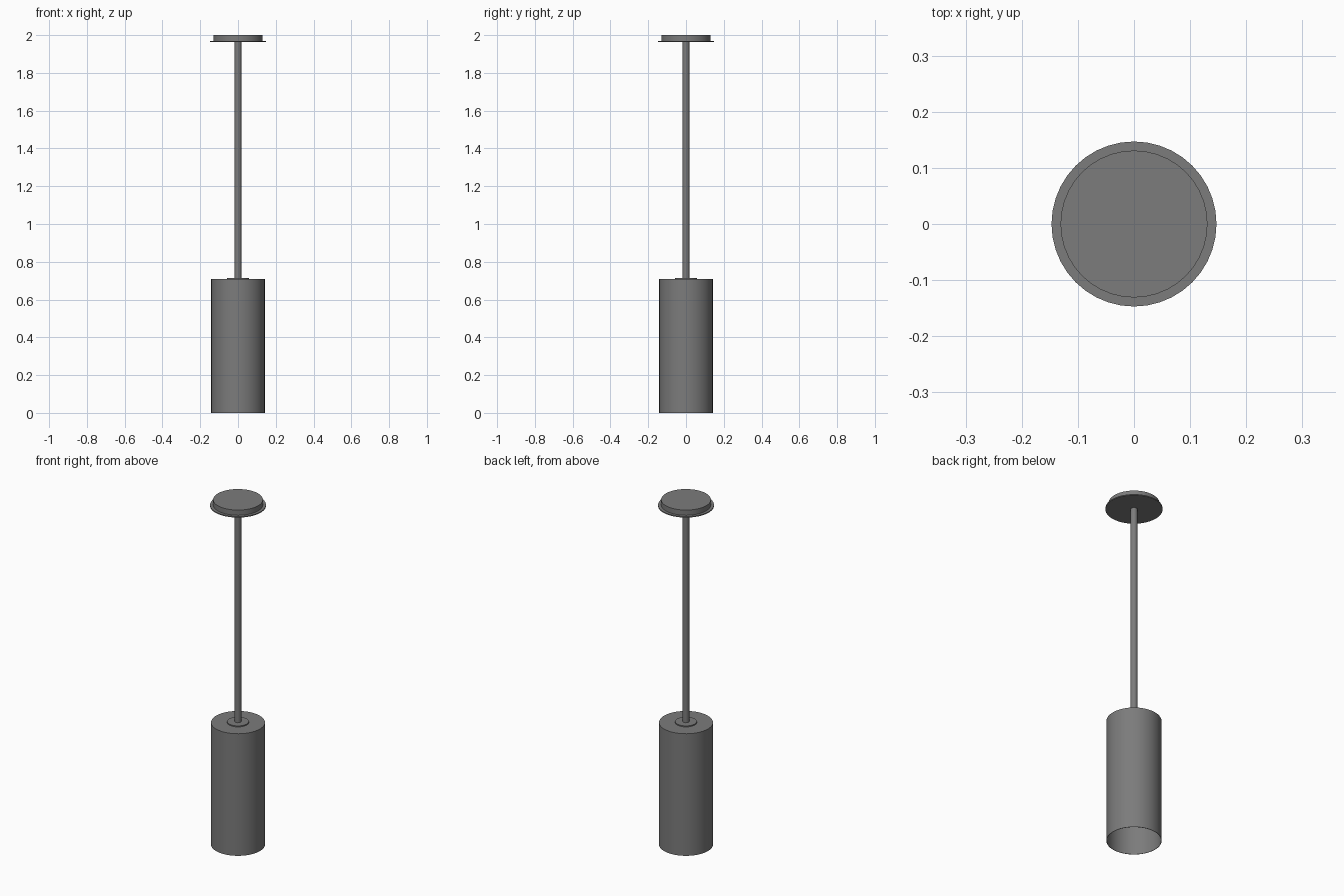
import bpy
import bmesh
import math

old = bpy.data.objects.get("Cube")
if old:
    bpy.data.objects.remove(old, do_unlink=True)

GREY = (0.2, 0.2, 0.2, 1.0)
metal = bpy.data.materials.new("grey metal")
metal.use_nodes = True
metal.diffuse_color = GREY
metal.node_tree.nodes["Principled BSDF"].inputs["Base Color"].default_value = GREY


def lathe(name, profile, sides):
    """Spin a (radius, z) profile round the z axis."""
    bm = bmesh.new()
    verts = [bm.verts.new((r, 0, z)) for r, z in profile]
    edges = [bm.edges.new(pair) for pair in zip(verts, verts[1:])]
    bmesh.ops.spin(bm, geom=verts + edges, cent=(0, 0, 0), axis=(0, 0, 1),
                   angle=2 * math.pi, steps=sides, use_merge=True)
    bmesh.ops.remove_doubles(bm, verts=bm.verts, dist=0.0001)
    bmesh.ops.recalc_face_normals(bm, faces=bm.faces)
    mesh = bpy.data.meshes.new(name)
    bm.to_mesh(mesh)
    bm.free()
    mesh.materials.append(metal)
    obj = bpy.data.objects.new(name, mesh)
    bpy.context.collection.objects.link(obj)
    bpy.ops.object.select_all(action="DESELECT")
    obj.select_set(True)
    bpy.context.view_layer.objects.active = obj
    bpy.ops.object.shade_smooth_by_angle(angle=math.radians(35))
    return obj


def disc(name, radius, bottom, top, sides):
    return lathe(name, [(0, bottom), (radius, bottom), (radius, top), (0, top)], sides)


# Ceiling canopy: drum with a thin flange below it
disc("canopy_drum", 0.131, 1.969, 2.0, 40)
disc("canopy_flange", 0.147, 1.964, 1.97, 40)

# Hanging rod and the collar where it meets the shade
disc("rod", 0.018, 0.70, 1.966, 24)
disc("collar", 0.057, 0.705, 0.714, 32)

# Cylindrical shade, thin walled and open at the bottom
lathe("shade", [(0, 0.708), (0.142, 0.708), (0.142, 0), (0.14, 0),
                (0.14, 0.702), (0, 0.702)], 40)
